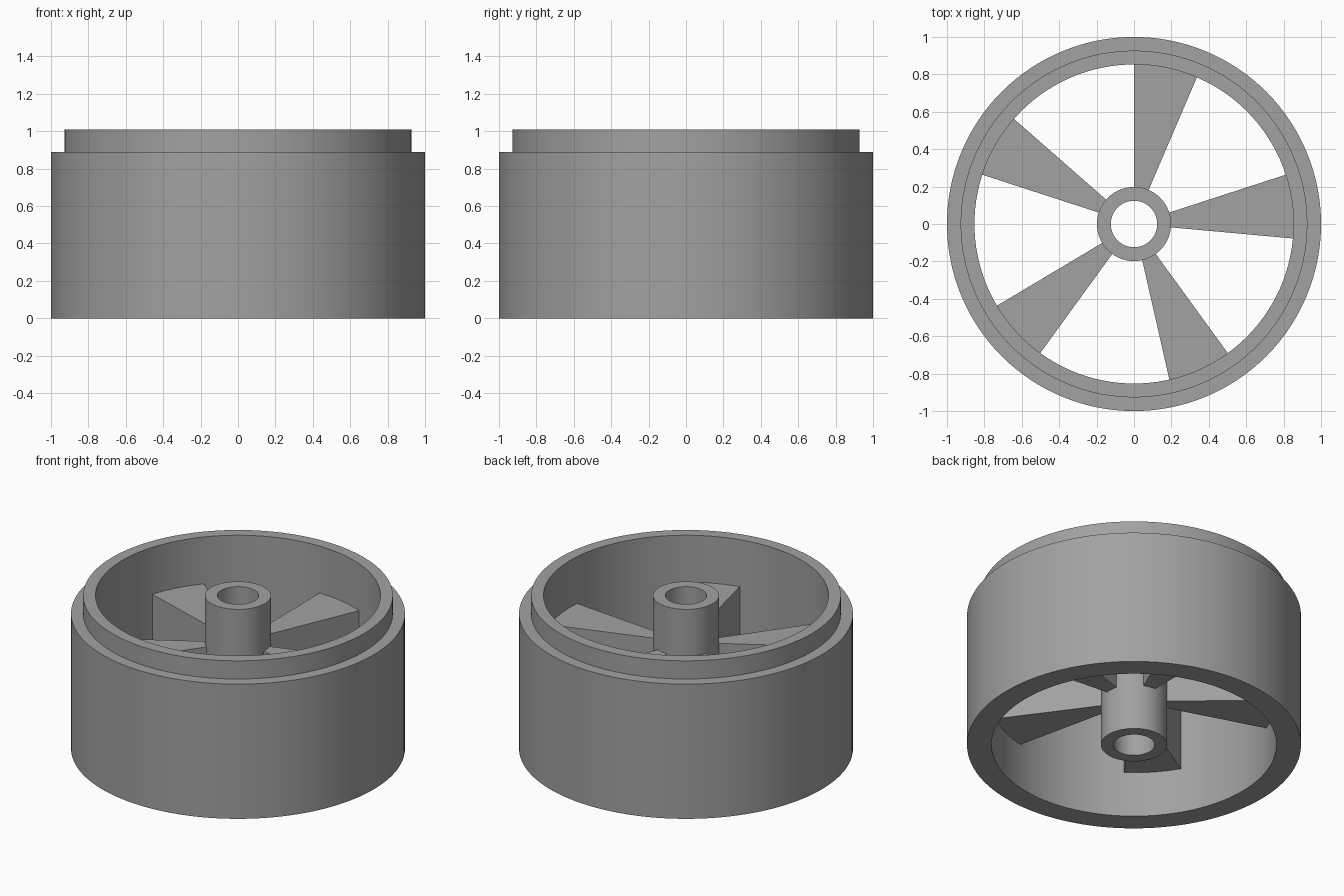
import bpy, bmesh, math

if "Cube" in bpy.data.objects:
    bpy.data.objects.remove(bpy.data.objects["Cube"])

SEGMENTS = 128
RIM_INNER, HUB_OUTER = 0.853, 0.198

grey = bpy.data.materials.new("plain grey")
grey.diffuse_color = (0.36, 0.36, 0.36, 1)
grey.use_nodes = True
grey.node_tree.nodes["Principled BSDF"].inputs["Base Color"].default_value = grey.diffuse_color


def finish(name, bm):
    bmesh.ops.recalc_face_normals(bm, faces=bm.faces)
    mesh = bpy.data.meshes.new(name)
    bm.to_mesh(mesh)
    bm.free()
    mesh.materials.append(grey)
    obj = bpy.data.objects.new(name, mesh)
    bpy.context.collection.objects.link(obj)
    bpy.ops.object.select_all(action='DESELECT')
    obj.select_set(True)
    bpy.context.view_layer.objects.active = obj
    bpy.ops.object.shade_smooth_by_angle(angle=math.radians(30))
    return obj


def ring(name, profile):
    """Revolve a closed (radius, height) profile around the z axis."""
    bm = bmesh.new()
    loops = []
    for i in range(SEGMENTS):
        a = math.tau * i / SEGMENTS
        loops.append([bm.verts.new((r * math.cos(a), r * math.sin(a), z))
                      for r, z in profile])
    n = len(profile)
    for i in range(SEGMENTS):
        a, b = loops[i], loops[(i + 1) % SEGMENTS]
        for j in range(n):
            k = (j + 1) % n
            bm.faces.new((a[j], b[j], b[k], a[k]))
    return finish(name, bm)


def spoke(name, start, end, steps=8):
    """Extrude a wedge between two angles, its ends sunk into hub and rim."""
    bm = bmesh.new()
    angles = [math.radians(start + (end - start) * i / steps) for i in range(steps + 1)]
    outline = [(HUB_OUTER - 0.01, a) for a in angles]
    outline += [(RIM_INNER + 0.01, a) for a in reversed(angles)]
    base = bm.faces.new([bm.verts.new((r * math.cos(a), r * math.sin(a), 0.3))
                         for r, a in outline])
    top = bmesh.ops.extrude_face_region(bm, geom=[base])["geom"]
    bmesh.ops.translate(bm, vec=(0, 0, 0.4),
                        verts=[v for v in top if isinstance(v, bmesh.types.BMVert)])
    return finish(name, bm)


# Outer rim with a stepped lip at the top
ring("rim", [(RIM_INNER, 0), (1, 0), (1, 0.89), (0.927, 0.89),
             (0.927, 1.01), (RIM_INNER, 1.01)])

# Hub tube with an axle hole
ring("hub", [(0.124, 0), (HUB_OUTER, 0), (HUB_OUTER, 1.01), (0.124, 1.01)])

# Five wedge spokes
for i in range(5):
    spoke(f"spoke_{i + 1}", 66.8 + 72 * i, 90 + 72 * i)
